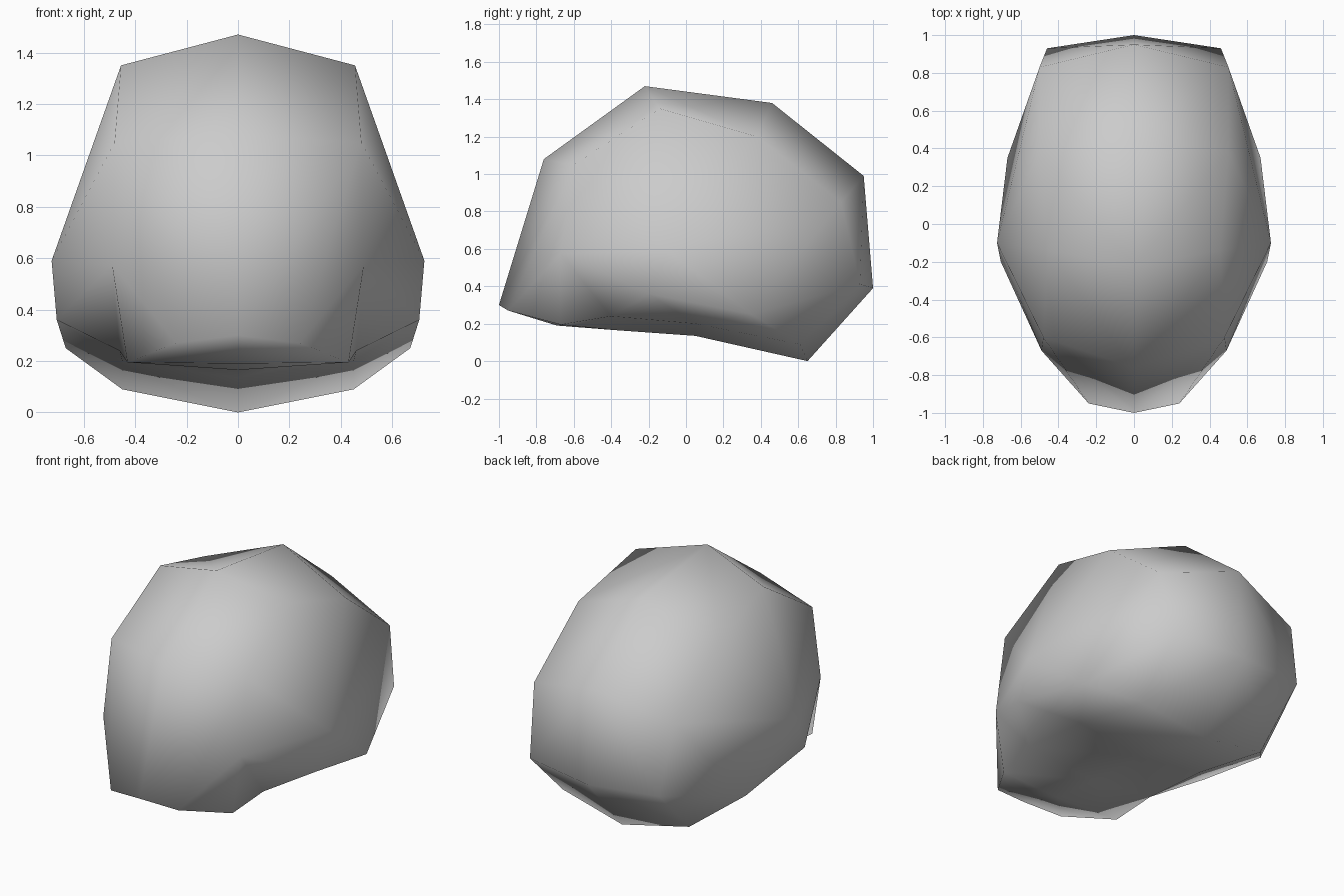
import bpy
import bmesh

cube = bpy.data.objects.get("Cube")
if cube:
    bpy.data.objects.remove(cube, do_unlink=True)


def make_material(name, colour):
    mat = bpy.data.materials.new(name)
    mat.use_nodes = True
    mat.diffuse_color = colour
    mat.node_tree.nodes["Principled BSDF"].inputs["Base Color"].default_value = colour
    return mat


# Centre line profile (y, z), from the front tip over the top and back underneath
centre_profile = [
    (-1, .3), (-.76, 1.08), (-.22, 1.47), (.46, 1.38), (.95, .99),
    (1, .39), (.65, 0), (.05, .135), (-.37, .165), (-.69, .19),
]
# Matching shoulder line (x, y, z) on the left half
shoulder_line = [
    (.24, -.95, .27), (.48, -.6, 1.05), (.455, -.14, 1.35), (.5, .38, 1.2), (.5, .83, .85),
    (.46, .93, .41), (.45, .61, .09), (.45, .05, .2), (.46, -.4, .24), (.43, -.67, .195),
]

bm = bmesh.new()
centre = [bm.verts.new((0, y, z)) for y, z in centre_profile]
rim = [bm.verts.new(p) for p in shoulder_line]

# Points that fill out the side
brow = bm.verts.new((.49, -.67, .575))
bulge = bm.verts.new((.725, -.1, .59))
low_front = bm.verts.new((.705, -.2, .36))
low_back = bm.verts.new((.67, .35, .25))


def fan(hub, ring):
    """Triangles from a hub vertex to each neighbouring pair of a ring."""
    for a, b in zip(ring, ring[1:]):
        bm.faces.new((hub, a, b))


# Central band of quads
count = len(centre)
for i in range(count):
    j = (i + 1) % count
    bm.faces.new((centre[i], centre[j], rim[j], rim[i]))

# Side panels
fan(brow, [rim[8], rim[9], rim[0], rim[1], bulge, low_front, rim[8]])
fan(bulge, rim[1:5] + [low_back, low_front])
fan(low_back, rim[4:8] + [low_front])
fan(low_front, rim[7:9])

# Mirror to the right half and weld along the centre line
bmesh.ops.mirror(bm, geom=bm.verts[:] + bm.edges[:] + bm.faces[:],
                 axis='X', merge_dist=.001)
bmesh.ops.remove_doubles(bm, verts=bm.verts[:], dist=.001)
bmesh.ops.recalc_face_normals(bm, faces=bm.faces[:])
for face in bm.faces:
    face.smooth = True

mesh = bpy.data.meshes.new("rounded_shell")
bm.to_mesh(mesh)
bm.free()
mesh.materials.append(make_material("light_grey", (.6, .6, .6, 1)))
shell = bpy.data.objects.new("rounded_shell", mesh)
bpy.context.collection.objects.link(shell)
